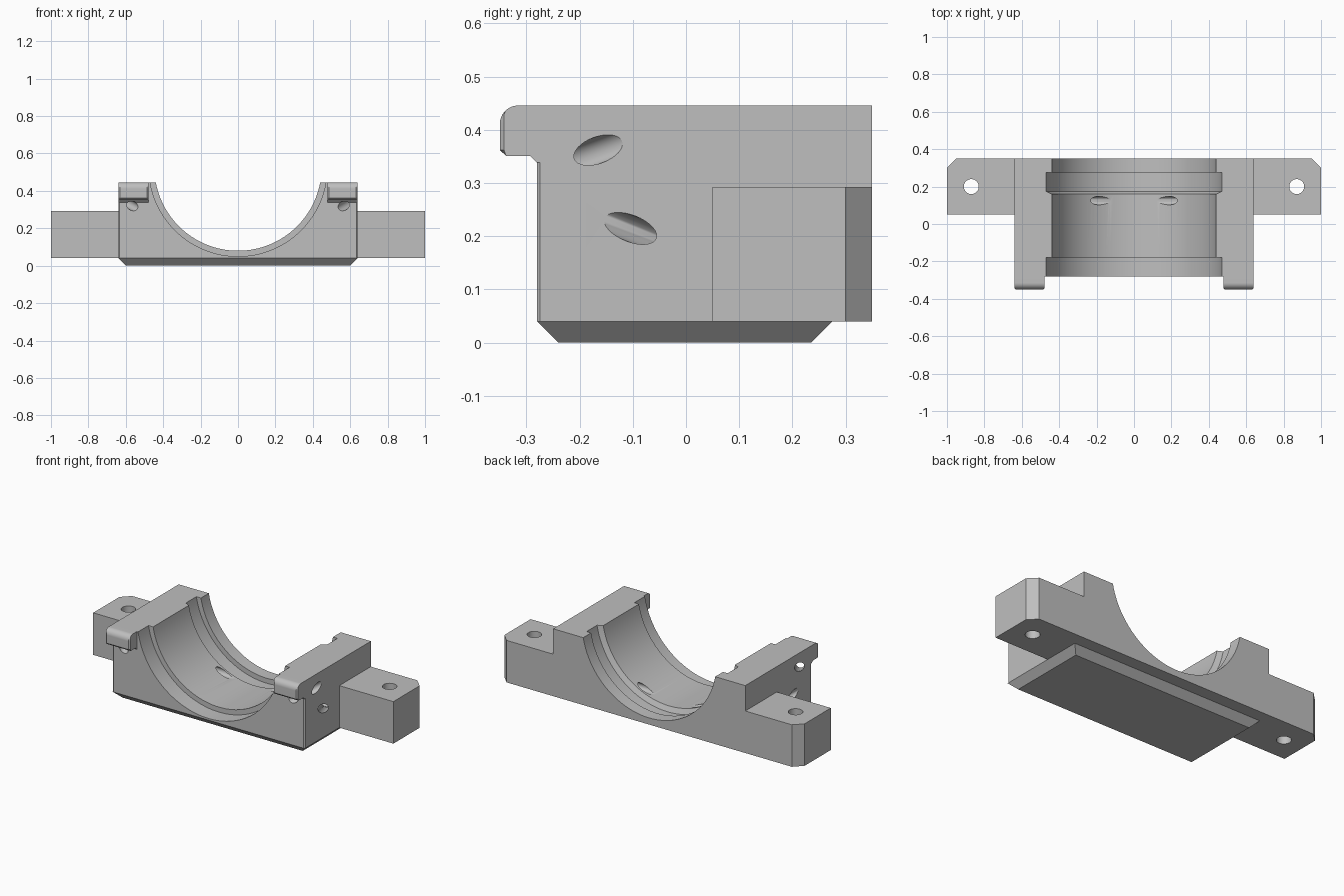
import bpy, bmesh, math
from mathutils import Vector, Matrix

cube = bpy.data.objects.get("Cube")
if cube:
    bpy.data.objects.remove(cube, do_unlink=True)

grey = bpy.data.materials.new("plain grey")
grey.use_nodes = True
grey.diffuse_color = (0.52, 0.52, 0.52, 1)
grey.node_tree.nodes["Principled BSDF"].inputs["Base Color"].default_value = (0.52, 0.52, 0.52, 1)

BORE_Z, BORE_R, GROOVE_R = 0.527, 0.447, 0.477
TOP, BACK, FRONT, SIDE, FOOT = 0.446, 0.35, -0.28, 0.64, 0.04


def finish(bm, name):
    bmesh.ops.recalc_face_normals(bm, faces=bm.faces)
    mesh = bpy.data.meshes.new(name)
    bm.to_mesh(mesh)
    bm.free()
    obj = bpy.data.objects.new(name, mesh)
    obj.data.materials.append(grey)
    bpy.context.collection.objects.link(obj)
    return obj


def loft(name, rings):
    """Solid through matching closed rings, capped at both ends."""
    bm = bmesh.new()
    loops = [[bm.verts.new(p) for p in ring] for ring in rings]
    for a, b in zip(loops, loops[1:]):
        for i in range(len(a)):
            j = (i + 1) % len(a)
            bm.faces.new((a[i], a[j], b[j], b[i]))
    bm.faces.new(loops[0])
    bm.faces.new(loops[-1])
    return finish(bm, name)


def rect(x, y0, y1, z):
    return [(-x, y0, z), (x, y0, z), (x, y1, z), (-x, y1, z)]


def prism(name, outline, z0, z1):
    return loft(name, [[(x, y, z) for x, y in outline] for z in (z0, z1)])


def rod(name, start, end, radius):
    start, end = Vector(start), Vector(end)
    axis = end - start
    bm = bmesh.new()
    place = Matrix.Translation((start + end) / 2) @ axis.to_track_quat('Z', 'Y').to_matrix().to_4x4()
    bmesh.ops.create_cone(bm, cap_ends=True, segments=32, radius1=radius,
                          radius2=radius, depth=axis.length, matrix=place)
    return finish(bm, name)


def combine(target, tool, operation):
    mod = target.modifiers.new("combine", 'BOOLEAN')
    mod.operation, mod.solver, mod.object = operation, 'EXACT', tool
    bpy.context.view_layer.objects.active = target
    bpy.ops.object.modifier_apply(modifier=mod.name)
    bpy.data.objects.remove(tool, do_unlink=True)


# Main block with softened front corners
c = 0.006
housing = prism("bearing_housing",
                [(-SIDE, FRONT + c), (-SIDE + c, FRONT), (SIDE - c, FRONT),
                 (SIDE, FRONT + c), (SIDE, BACK), (-SIDE, BACK)], FOOT, TOP)

# Mounting ears with clipped back corners
c = 0.05
combine(housing, prism("ears", [(-1, 0.05), (1, 0.05), (1, BACK - c), (1 - c, BACK),
                                (c - 1, BACK), (-1, BACK - c)], FOOT, 0.293), 'UNION')

# Tapered foot
combine(housing, loft("foot", [rect(0.60, -0.24, 0.235, 0),
                               rect(SIDE, FRONT, 0.275, FOOT)]), 'UNION')

# Rounded lips overhanging the front
r = 0.035
lip = [(-0.2, TOP)]
for i in range(7):
    a = math.pi / 2 * (1 + i / 6)
    lip.append((-BACK + r + r * math.cos(a), TOP - r + r * math.sin(a)))
lip += [(-0.35, 0.362), (-0.338, 0.351), (-0.293, 0.351), (-0.281, 0.339), (-0.2, 0.339)]
for s in (-1, 1):
    rings = []
    for x, inset in ((0.478, 0.008), (0.486, 0), (SIDE - 0.008, 0), (SIDE, 0.008)):
        rings.append([(s * x, max(y, -BACK + inset), z) for y, z in lip])
    combine(housing, loft("lip", rings), 'UNION')

# Stepped bore with front recess and inner groove
steps = [(-0.4, GROOVE_R), (-0.18, GROOVE_R), (-0.18, BORE_R), (0.16, BORE_R),
         (0.175, GROOVE_R), (0.275, GROOVE_R), (0.275, BORE_R), (0.4, BORE_R)]
turns = [math.tau * i / 128 for i in range(128)]
bore = loft("bore", [[(rad * math.cos(t), y, BORE_Z + rad * math.sin(t)) for t in turns]
                     for y, rad in steps])
combine(housing, bore, 'DIFFERENCE')

# Bolt holes and angled oil passages on both sides
for s in (-1, 1):
    holes = [((0.87, 0.2, -0.1), (0.87, 0.2, 0.4), 0.04),
             ((0.715, -0.05, 0.404), (0.49, -0.395, 0.278), 0.025),
             ((0.708, -0.22, 0.26), (0.505, 0.125, 0.125), 0.025),
             ((0.08, 0.125, 0.12), (0.51, 0.125, 0.125), 0.0225)]
    for a, b, rad in holes:
        combine(housing, rod("hole", (s * a[0], *a[1:]), (s * b[0], *b[1:]), rad), 'DIFFERENCE')

# Smooth the curved faces and keep the flats flat
bpy.ops.object.select_all(action='DESELECT')
housing.select_set(True)
bpy.context.view_layer.objects.active = housing
bpy.ops.object.shade_smooth_by_angle(angle=math.radians(30))
weighted = housing.modifiers.new("flat faces", 'WEIGHTED_NORMAL')
weighted.keep_sharp = True
